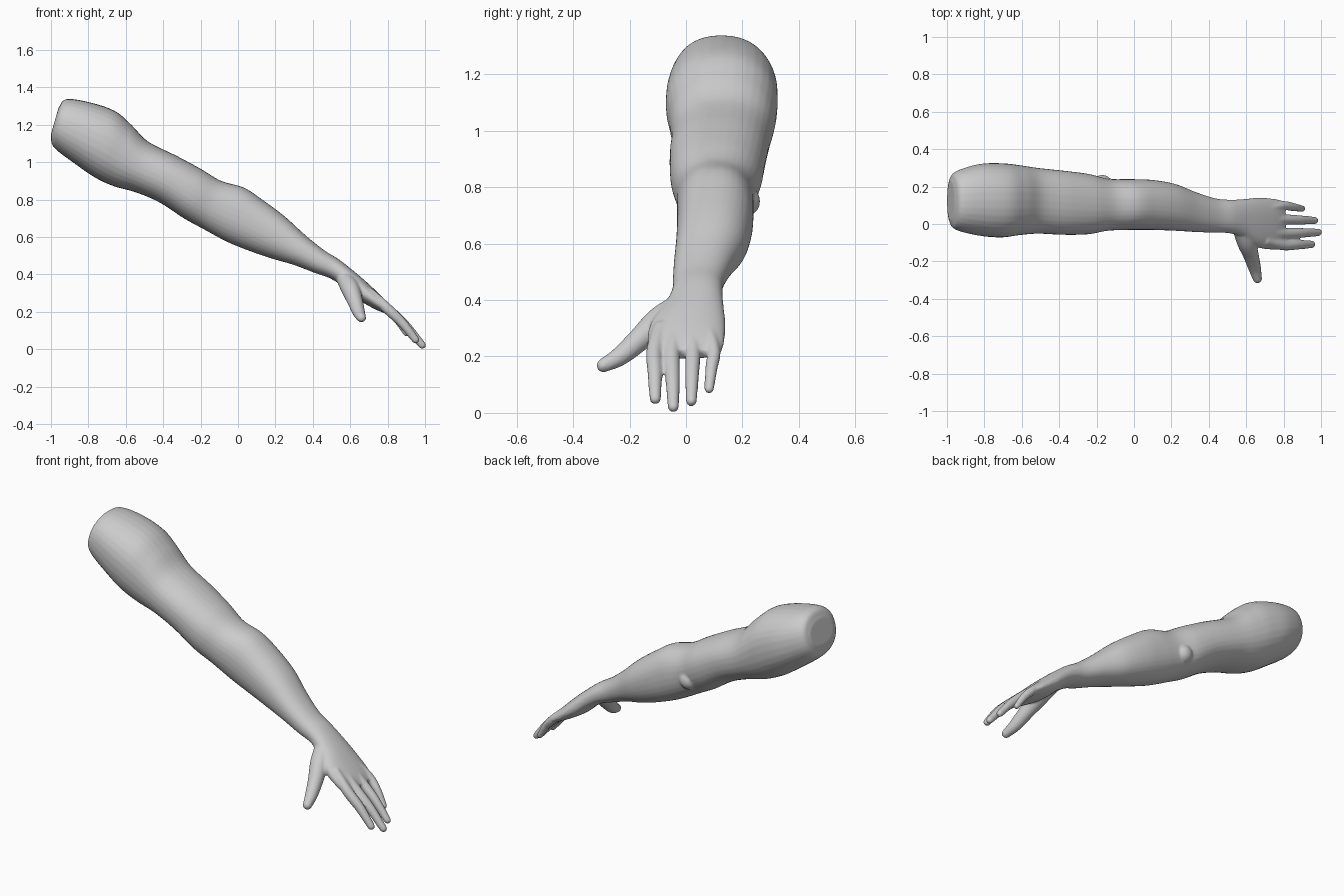
import bpy
import bmesh
from math import cos, sin, pi, copysign
from mathutils import Vector

cube = bpy.data.objects.get("Cube")
if cube:
    bpy.data.objects.remove(cube, do_unlink=True)

SIDES = 32


def smooth_path(keys, steps):
    """Catmull-Rom resampling of vectors of any size."""
    keys = [Vector(k) for k in keys]
    pts = [keys[0] * 2 - keys[1]] + keys + [keys[-1] * 2 - keys[-2]]
    out = []
    for a, b, c, d in zip(pts, pts[1:], pts[2:], pts[3:]):
        for i in range(steps):
            t = i / steps
            out.append((b * 2 + (c - a) * t + (a * 2 - b * 5 + c * 4 - d) * t * t
                        + (b * 3 - a - c * 3 + d) * t ** 3) * 0.5)
    return out + [keys[-1]]


def ring(centre, side, up, power=1.0):
    """Oval cross-section; a power under one makes it squarer."""
    def bend(v):
        return copysign(abs(v) ** power, v)
    return [centre + side * bend(cos(2 * pi * i / SIDES)) + up * bend(sin(2 * pi * i / SIDES))
            for i in range(SIDES)]


def loft(bm, rings):
    """Closed skin over a row of cross-sections."""
    rows = [[bm.verts.new(p) for p in r] for r in rings]
    for a, b in zip(rows, rows[1:]):
        for i in range(SIDES):
            j = (i + 1) % SIDES
            bm.faces.new((a[i], a[j], b[j], b[i]))
    bm.faces.new(rows[0])
    bm.faces.new(rows[-1])


def digit(bm, keys, ref):
    """Tapered finger with a round tip; keys are x, y, z, radius."""
    path = smooth_path(keys, 6)
    rings = []
    for i, p in enumerate(path):
        tangent = (path[min(i + 1, len(path) - 1)].xyz - path[max(i - 1, 0)].xyz).normalized()
        up = tangent.cross(ref).normalized()
        side = up.cross(tangent)
        rings.append(ring(p.xyz, side * p.w, up * p.w))
    for k in range(1, 6):
        a = k * pi / 11
        rings.append(ring(p.xyz + tangent * p.w * sin(a), side * p.w * cos(a), up * p.w * cos(a)))
    loft(bm, rings)


# Arm and palm sections: top x, top z, bottom x, bottom z, front y, back y
SECTIONS = [
    (-.96, 1.29, -1, 1.15, .02, .23),
    (-.92, 1.337, -.985, 1.08, -.03, .28),
    (-.8, 1.322, -.86, .983, -.062, .32),
    (-.66, 1.275, -.76, .915, -.072, .325),
    (-.57, 1.2, -.66, .87, -.06, .315),
    (-.48, 1.11, -.55, .84, -.052, .3),
    (-.33, 1.035, -.42, .785, -.058, .285),
    (-.2, .965, -.29, .7, -.055, .268),
    (-.09, .9, -.19, .645, -.036, .242),
    (.03, .865, -.06, .575, -.032, .24),
    (.13, .8, .06, .526, -.032, .236),
    (.25, .71, .18, .485, -.036, .215),
    (.36, .61, .3, .45, -.043, .17),
    (.46, .53, .41, .408, -.047, .137),
    (.54, .48, .49, .38, -.05, .13),
    (.61, .425, .56, .335, -.075, .133),
    (.69, .357, .635, .27, -.125, .14),
    (.77, .28, .73, .215, -.138, .135),
    (.815, .225, .79, .19, -.13, .122),
]

bm = bmesh.new()
arm_rings = []
for tx, tz, bx, bz, front, back in smooth_path(SECTIONS, 5):
    top, bottom = Vector((tx, 0, tz)), Vector((bx, 0, bz))
    centre = (top + bottom) / 2 + Vector((0, (front + back) / 2, 0))
    arm_rings.append(ring(centre, Vector((0, (back - front) / 2, 0)), (top - bottom) / 2, 0.9))
loft(bm, arm_rings)

# Elbow point
elbow = bmesh.ops.create_uvsphere(bm, u_segments=24, v_segments=16, radius=0.055)
bmesh.ops.translate(bm, verts=elbow["verts"], vec=(-.17, .208, .75))

# Four fingers: base y, tip x, tip y, tip z, radius
for base_y, x, y, z, r in [(-.112, .95, -.109, .05, .026), (-.05, .985, -.045, .022, .026),
                           (.024, .967, .019, .042, .025), (.098, .9, .082, .085, .022)]:
    tip = Vector((x, y, z))
    knuckle = Vector((.795, base_y, .22))
    middle = knuckle.lerp(tip, .5) + Vector((.005, 0, .006))
    digit(bm, [(.7, base_y * .8, .31, r * .9), (*knuckle, r * 1.1), (*middle, r), (*tip, r * .78)],
          Vector((0, 1, 0)))

# Thumb
digit(bm, [(.57, -.02, .38, .045), (.6, -.095, .325, .05), (.625, -.165, .26, .042),
           (.645, -.235, .2, .034), (.66, -.293, .168, .025)], Vector((1, 0, 0)))

bmesh.ops.recalc_face_normals(bm, faces=bm.faces)
mesh = bpy.data.meshes.new("arm_with_hand")
bm.to_mesh(mesh)
bm.free()
arm = bpy.data.objects.new("arm_with_hand", mesh)
bpy.context.collection.objects.link(arm)

# Plain grey skin
grey = bpy.data.materials.new("light_grey")
grey.use_nodes = True
colour = (0.6, 0.6, 0.6, 1)
grey.diffuse_color = colour
grey.node_tree.nodes["Principled BSDF"].inputs["Base Color"].default_value = colour
mesh.materials.append(grey)

# Fuse the parts into one soft surface
fuse = arm.modifiers.new("fuse", 'REMESH')
fuse.mode = 'VOXEL'
fuse.voxel_size = 0.006
fuse.use_smooth_shade = True
soften = arm.modifiers.new("soften", 'SMOOTH')
soften.factor = 0.5
soften.iterations = 10
for poly in mesh.polygons:
    poly.use_smooth = True
